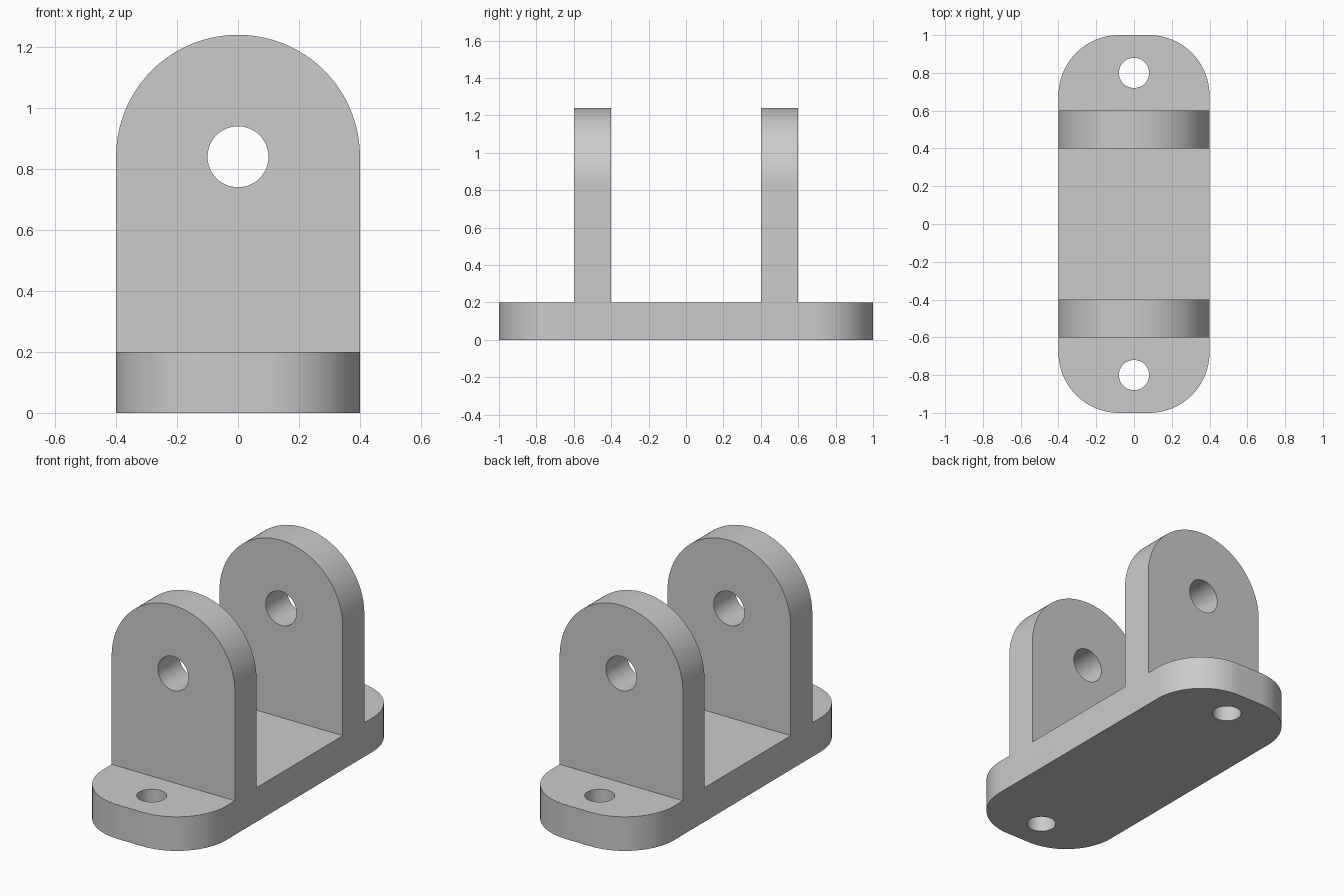
import bpy, bmesh, math
from mathutils import Matrix, Vector

if "Cube" in bpy.data.objects:
    bpy.data.objects.remove(bpy.data.objects["Cube"])

grey = bpy.data.materials.new("light grey")
grey.diffuse_color = (0.6, 0.6, 0.6, 1)
grey.use_nodes = True
grey.node_tree.nodes["Principled BSDF"].inputs["Base Color"].default_value = grey.diffuse_color


def arc(cx, cy, r, start, end, n):
    """Points along an arc, angles in degrees."""
    return [(cx + r * math.cos(math.radians(start + (end - start) * i / n)),
             cy + r * math.sin(math.radians(start + (end - start) * i / n)))
            for i in range(n + 1)]


def plate(name, outline, holes, thickness, matrix):
    """Flat outline with round holes (x, y, radius), extruded to a solid."""
    bm = bmesh.new()
    loops = [outline] + [arc(x, y, r, 0, 360, 48)[:-1] for x, y, r in holes]
    edges = []
    for loop in loops:
        vs = [bm.verts.new((x, y, 0)) for x, y in loop]
        edges += [bm.edges.new((v, vs[i - 1])) for i, v in enumerate(vs)]
    bmesh.ops.triangle_fill(bm, edges=edges, use_beauty=True, normal=(0, 0, 1))
    top = bmesh.ops.extrude_face_region(bm, geom=bm.faces[:])["geom"]
    bmesh.ops.translate(bm, vec=Vector((0, 0, thickness)),
                        verts=[g for g in top if isinstance(g, bmesh.types.BMVert)])
    bmesh.ops.transform(bm, matrix=matrix, verts=bm.verts[:])
    bmesh.ops.recalc_face_normals(bm, faces=bm.faces[:])
    mesh = bpy.data.meshes.new(name)
    bm.to_mesh(mesh)
    bm.free()
    mesh.materials.append(grey)
    obj = bpy.data.objects.new(name, mesh)
    bpy.context.collection.objects.link(obj)
    return obj


# Base plate with rounded corners and two bolt holes
base_outline = (arc(0.08, 0.68, 0.32, 0, 90, 24) + arc(-0.08, 0.68, 0.32, 90, 180, 24)
                + arc(-0.08, -0.68, 0.32, 180, 270, 24) + arc(0.08, -0.68, 0.32, 270, 360, 24))
bracket = plate("bracket", base_outline, [(0, 0.8, 0.08), (0, -0.8, 0.08)], 0.2,
                Matrix.Identity(4))

# Two upright lugs with round tops and pin holes, joined to the base
lug_outline = [(-0.4, 0.2), (0.4, 0.2)] + arc(0, 0.84, 0.4, 0, 180, 64)
lugs = []
for name, back in (("front_lug", -0.4), ("rear_lug", 0.6)):
    stand_up = Matrix.Translation((0, back, 0)) @ Matrix.Rotation(math.pi / 2, 4, "X")
    lug = plate(name, lug_outline, [(0, 0.84, 0.1)], 0.2, stand_up)
    union = bracket.modifiers.new(name, "BOOLEAN")
    union.operation, union.solver, union.object = "UNION", "EXACT", lug
    lugs.append(lug)

bpy.context.view_layer.objects.active = bracket
bracket.select_set(True)
for mod in list(bracket.modifiers):
    bpy.ops.object.modifier_apply(modifier=mod.name)
for lug in lugs:
    bpy.data.objects.remove(lug)

# Smooth curved walls, sharp rims
bpy.ops.object.shade_smooth_by_angle(angle=math.radians(30))
